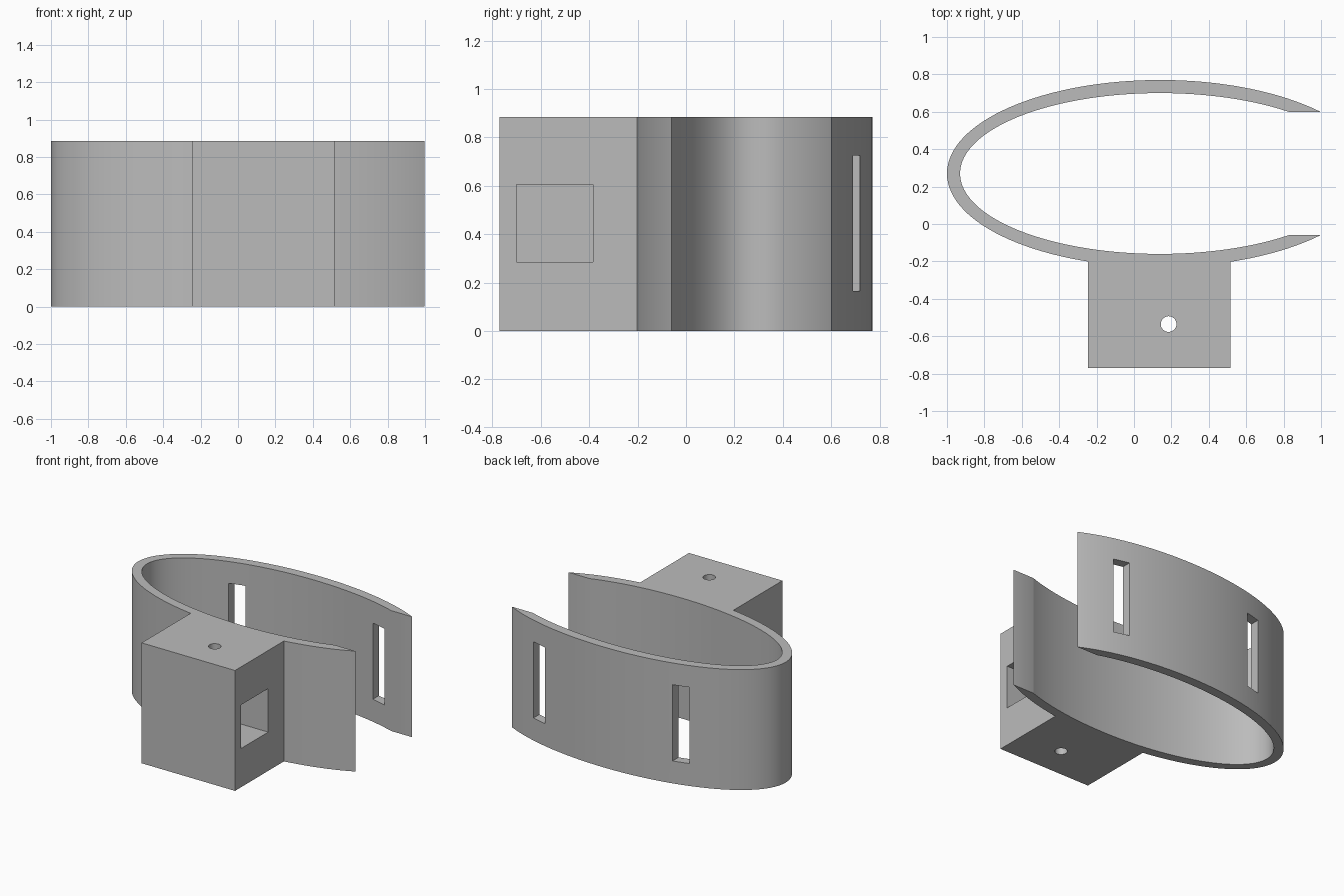
import bpy
import math

if "Cube" in bpy.data.objects:
    bpy.data.objects.remove(bpy.data.objects["Cube"], do_unlink=True)

HEIGHT = 0.885
CX, CY = 0.14, 0.27

grey = bpy.data.materials.new("plain grey")
grey.use_nodes = True
colour = (0.5, 0.5, 0.5, 1)
grey.diffuse_color = colour
grey.node_tree.nodes["Principled BSDF"].inputs["Base Color"].default_value = colour


def finish(obj, name):
    obj.name = name
    bpy.ops.object.transform_apply(location=True, rotation=True, scale=True)
    obj.data.materials.append(grey)
    return obj


def box(name, x, y, z):
    spans = (x, y, z)
    bpy.ops.mesh.primitive_cube_add(size=1, location=[sum(s) / 2 for s in spans])
    obj = bpy.context.object
    obj.scale = [s[1] - s[0] for s in spans]
    return finish(obj, name)


def cylinder(name, x, y, rx, ry, z, sides):
    bpy.ops.mesh.primitive_cylinder_add(
        vertices=sides, radius=1, depth=1, location=(x, y, sum(z) / 2))
    obj = bpy.context.object
    obj.scale = (rx, ry, z[1] - z[0])
    return finish(obj, name)


def combine(target, tool, operation):
    bpy.context.view_layer.objects.active = target
    mod = target.modifiers.new(tool.name, "BOOLEAN")
    mod.operation = operation
    mod.solver = "EXACT"
    mod.object = tool
    bpy.ops.object.modifier_apply(modifier=mod.name)
    bpy.data.objects.remove(tool, do_unlink=True)


# Oval band with the mounting block joined to its front
clip = cylinder("oval_clip", CX, CY, 1.14, 0.5, (0, HEIGHT), 128)
block = box("mounting_block", (-0.245, 0.515), (-0.77, 0), (0, HEIGHT))
combine(clip, block, "UNION")

# Hollow inside and open end of the band
through = (-0.2, HEIGHT + 0.2)
cutters = [
    cylinder("inner_oval", CX, CY, 1.07, 0.43, through, 128),
    box("end_gap", (0.6, 1.4), (-0.06, 0.6), through),
]

# Strap slots in the back wall
for x in (-0.505, 0.642):
    cutters.append(box("strap_slot", (x, x + 0.115), (0.4, 1), (0.165, 0.725)))

# Square pocket in the block's side and the small hole crossing it
cutters.append(box("side_pocket", (-0.145, 0.7), (-0.7, -0.385), (0.285, 0.605)))
cutters.append(cylinder("pin_hole", 0.185, -0.535, 0.042, 0.042, through, 32))

for cutter in cutters:
    combine(clip, cutter, "DIFFERENCE")

# Smooth curved walls with crisp edges
bpy.ops.object.select_all(action="DESELECT")
clip.select_set(True)
bpy.context.view_layer.objects.active = clip
bpy.ops.object.shade_smooth_by_angle(angle=math.radians(20))
